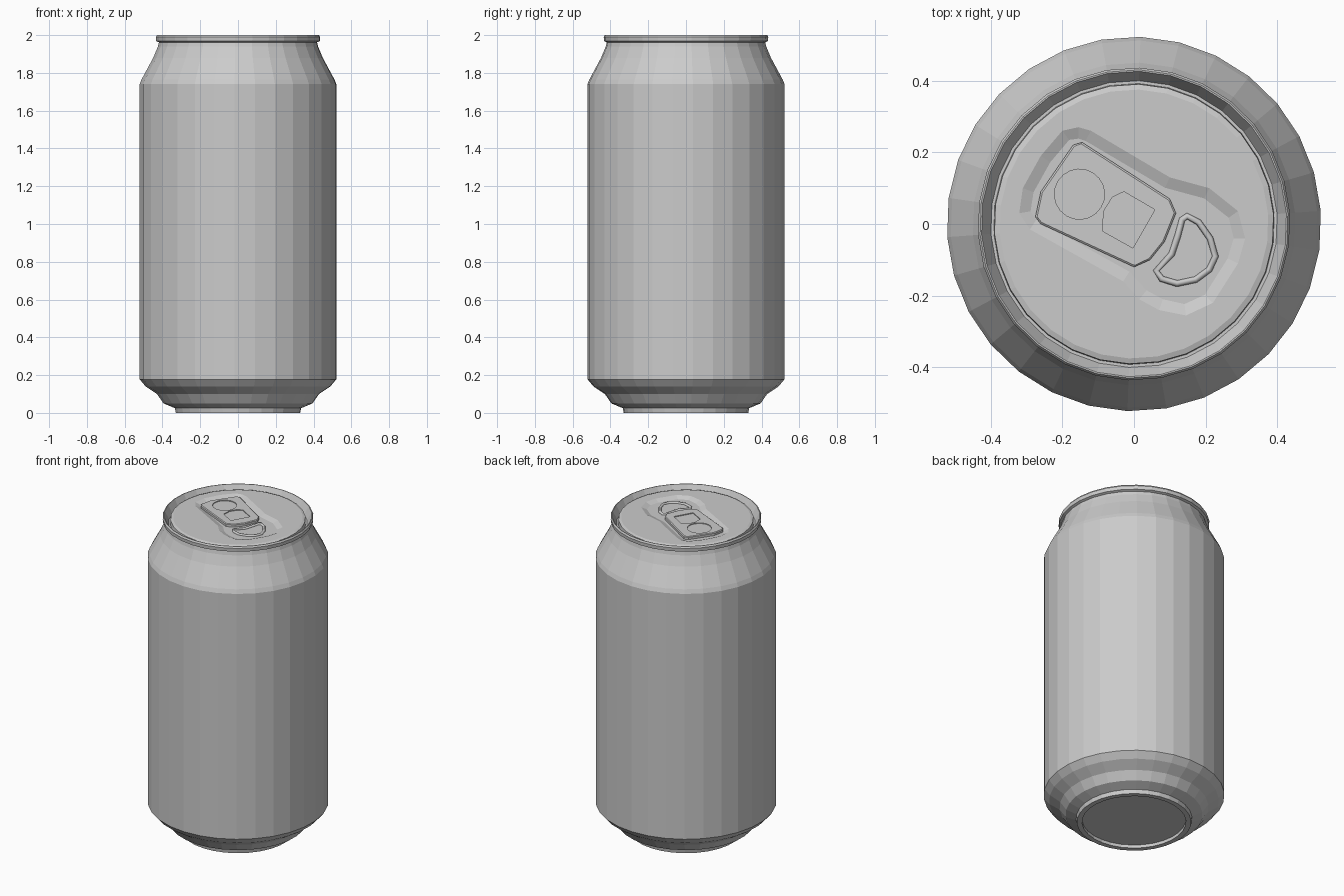
import bpy, bmesh, math
from mathutils import Vector

cube = bpy.data.objects.get("Cube")
if cube:
    bpy.data.objects.remove(cube, do_unlink=True)

metal = bpy.data.materials.new("bare aluminium grey")
metal.use_nodes = True
GREY = (0.6, 0.6, 0.6, 1)
metal.diffuse_color = GREY
metal.node_tree.nodes["Principled BSDF"].inputs["Base Color"].default_value = GREY

SIDES = 30
TURN = math.radians(4)


def add_object(name, data):
    ob = bpy.data.objects.new(name, data)
    bpy.context.collection.objects.link(ob)
    data.materials.append(metal)
    return ob


def loft(name, rings):
    """Closed solid through matching rings of points, capped at both ends."""
    bm = bmesh.new()
    loops = [[bm.verts.new(p) for p in ring] for ring in rings]
    for a, b in zip(loops, loops[1:]):
        for i in range(len(a)):
            j = (i + 1) % len(a)
            bm.faces.new((a[i], a[j], b[j], b[i]))
    bm.faces.new(loops[0][::-1])
    bm.faces.new(loops[-1])
    bmesh.ops.recalc_face_normals(bm, faces=bm.faces)
    mesh = bpy.data.meshes.new(name)
    bm.to_mesh(mesh)
    bm.free()
    return add_object(name, mesh)


def circle(r, z, cx=0, cy=0, n=SIDES):
    return [(cx + r * math.cos(TURN + math.tau * i / n),
             cy + r * math.sin(TURN + math.tau * i / n), z) for i in range(n)]


def outline(points, z, inset=0):
    """Outline at height z, moved inwards by the inset."""
    ring = []
    for i, p in enumerate(points):
        q = Vector(points[(i + 1) % len(points)]) - Vector(points[i - 1])
        side = Vector((q.y, -q.x)).normalized() * inset
        ring.append((p[0] + side.x, p[1] + side.y, z))
    return ring


def carve(target, cutters):
    for c in cutters:
        mod = target.modifiers.new("carve", 'BOOLEAN')
        mod.operation = 'DIFFERENCE'
        mod.solver = 'EXACT'
        mod.object = c
    bake(target)
    for c in cutters:
        bpy.data.objects.remove(c, do_unlink=True)


def bake(ob):
    graph = bpy.context.evaluated_depsgraph_get()
    mesh = bpy.data.meshes.new_from_object(ob.evaluated_get(graph))
    ob.modifiers.clear()
    ob.data = mesh


# Can shell: underside, body, shoulder, rim and lid in one profile
profile = [(.3, .02), (.3, 0), (.33, 0), (.335, .025), (.395, .05), (.43, .1),
           (.49, .14), (.522, .178), (.522, 1.74), (.512, 1.765), (.45, 1.88),
           (.425, 1.94), (.42, 1.962), (.434, 1.968), (.436, 1.99), (.43, 2),
           (.426, 2), (.4, 1.95), (.392, 1.95), (.39, 1.98), (.375, 1.985)]
can = loft("can_body", [circle(r, z) for r, z in profile])

# Sunken panel around the tab and mouth
panel = [(-.2, .26), (-.155, .27), (-.12, .26), (.1, .13), (.21, .1),
         (.29, .036), (.31, -.04), (.29, -.11), (.22, -.22), (.145, -.255),
         (.07, -.24), (.015, -.21), (-.03, -.16), (-.29, -.015), (-.32, .03),
         (-.31, .1), (-.26, .19)]
FLOOR = 1.972
carve(can, [loft("panel_cutter", [outline(panel, FLOOR, .032), outline(panel, 1.985),
                                  outline(panel, 2.05)])])

# Pull tab with a round finger hollow and a square rivet hollow
tab_shape = [(-.17, .22), (-.145, .228), (.1, .07), (.117, .03), (.085, -.05),
             (.045, -.1), (0, -.12), (-.26, 0), (-.275, .02), (-.26, .09)]
tab = loft("pull_tab", [outline(tab_shape, z, d) for z, d in
                        ((FLOOR - .002, 0), (1.986, 0), (1.99, .005))])
rivet = [(-.028, .09), (.058, .04), (-.003, -.067), (-.087, -.02),
         (-.085, .035), (-.06, .075)]
carve(tab, [loft("finger_cutter", [circle(.07, z, -.152, .083, 20) for z in (1.985, 2.1)]),
            loft("rivet_cutter", [outline(rivet, z) for z in (1.985, 2.1)])])

# Raised bead around the mouth
mouth = [(.148, .022), (.18, .005), (.212, -.04), (.227, -.09), (.21, -.127),
         (.172, -.155), (.12, -.166), (.077, -.153), (.062, -.13), (.105, -.084),
         (.122, -.033), (.134, .012)]
curve = bpy.data.curves.new("mouth_bead", 'CURVE')
curve.dimensions = '3D'
curve.bevel_depth = .009
curve.bevel_resolution = 1
spline = curve.splines.new('POLY')
spline.points.add(len(mouth) - 1)
for point, (x, y) in zip(spline.points, mouth):
    point.co = (x, y, FLOOR, 1)
spline.use_cyclic_u = True
bead_curve = add_object("mouth_bead_curve", curve)
graph = bpy.context.evaluated_depsgraph_get()
bead = bpy.data.meshes.new_from_object(bead_curve.evaluated_get(graph))
bpy.data.objects.remove(bead_curve, do_unlink=True)
bead.materials.clear()
add_object("mouth_bead", bead)
